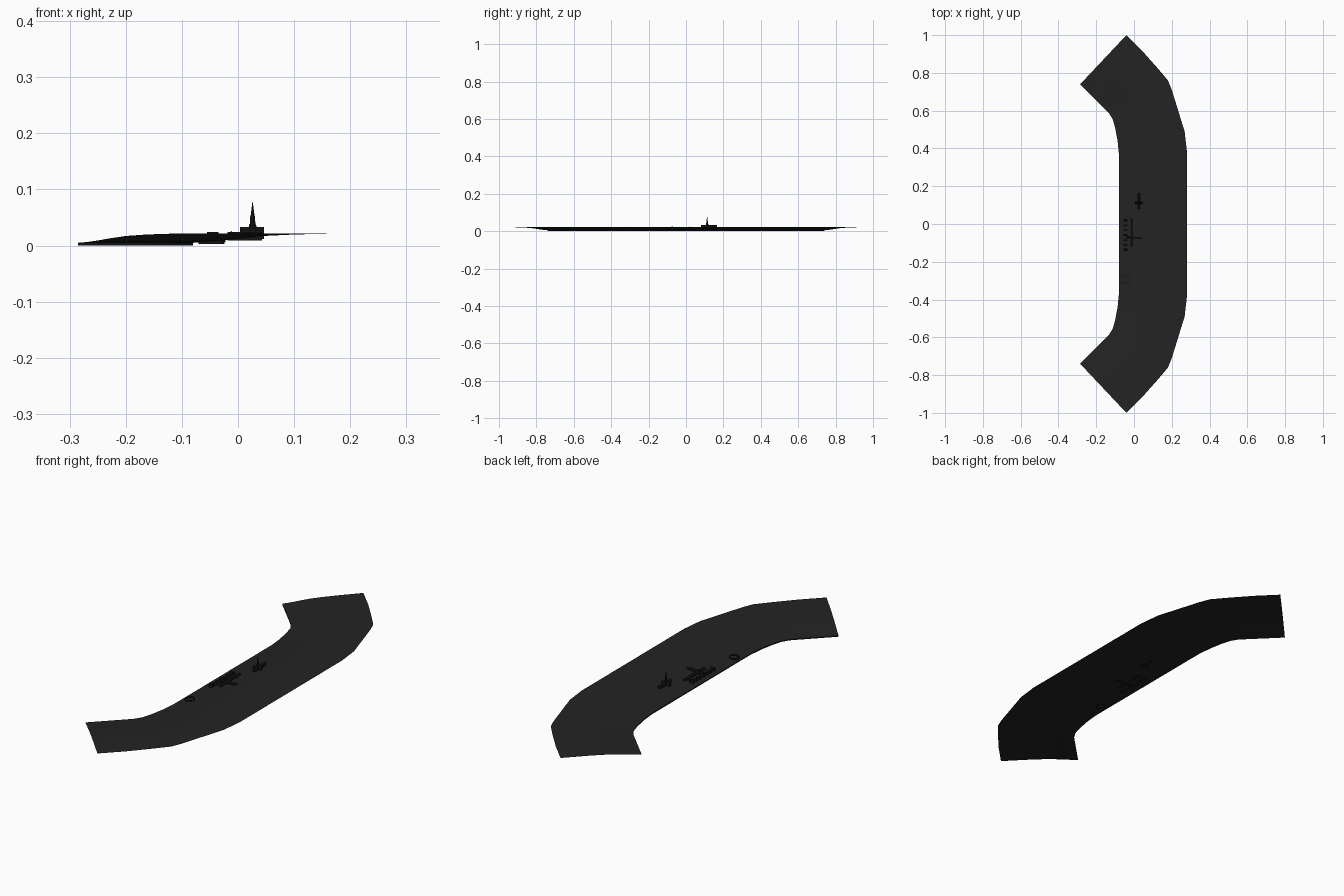
import bpy, bmesh, math
from mathutils import Vector

cube = bpy.data.objects.get("Cube")
if cube:
    bpy.data.objects.remove(cube)


def material(name, value):
    m = bpy.data.materials.new(name)
    m.use_nodes = True
    col = (value, value, value, 1)
    m.diffuse_color = col
    b = m.node_tree.nodes["Principled BSDF"]
    b.inputs["Base Color"].default_value = col
    b.inputs["Roughness"].default_value = 0.9
    return m


GROUND = material("charcoal ground", 0.017)
STONE = material("dark stone", 0.008)


def finish(name, bm, mat):
    bmesh.ops.recalc_face_normals(bm, faces=bm.faces)
    me = bpy.data.meshes.new(name)
    bm.to_mesh(me)
    bm.free()
    me.materials.append(mat)
    ob = bpy.data.objects.new(name, me)
    bpy.context.collection.objects.link(ob)
    return ob


# Bank cross-section: share of the width and height
PROFILE = [(0, .005), (.07, .0065), (.14, .009), (.22, .0125), (.35, .0172),
           (.5, .0198), (.67, .0212), (1, .022)]


def ground_z(x):
    t = (x + .08) / .36
    for (a, za), (b, zb) in zip(PROFILE, PROFILE[1:]):
        if t <= b:
            return za + (zb - za) * max(0, t - a) / (b - a)
    return .022


# Curved strip of land: inner and outer edge points of one half, mirrored
HALF = [((-.285, .74), (-.04, 1)), ((-.205, .66), (.045, .915)),
        ((-.135, .59), (.125, .825)), ((-.113, .555), (.18, .76)),
        ((-.1, .51), (.2, .71)), ((-.087, .44), (.268, .49)),
        ((-.08, .37), (.28, .385))]
rows = HALF + [((a, -b), (c, -d)) for (a, b), (c, d) in reversed(HALF)]
bm = bmesh.new()
grid = []
for inner, outer in rows:
    p, q = Vector(inner), Vector(outer)
    line = [bm.verts.new((*p, 0))]          # foot of the quay wall
    for t, z in PROFILE:
        line.append(bm.verts.new((*p.lerp(q, t), z)))
    grid.append(line)
for r, s in zip(grid, grid[1:]):
    for i in range(len(r) - 1):
        bm.faces.new((r[i], s[i], s[i + 1], r[i + 1]))
land = finish("river_bank", bm, GROUND)
bpy.context.view_layer.objects.active = land
land.select_set(True)
bpy.ops.object.shade_smooth_by_angle(angle=math.radians(30))
land.select_set(False)


def house(name, x, y, w, d, top, roof=.003):
    """Walls with a gable roof, ridge along the longer side."""
    base = ground_z(x - w / 2) - .001
    eave = top - roof
    bm = bmesh.new()
    lo, hi = [[bm.verts.new((x + sx * w / 2, y + sy * d / 2, z))
               for sx, sy in ((-1, -1), (1, -1), (1, 1), (-1, 1))]
              for z in (base, eave)]
    for i in range(4):
        j = (i + 1) % 4
        bm.faces.new((lo[i], lo[j], hi[j], hi[i]))
    bm.faces.new(lo)
    k = 0 if d >= w else 1
    a, b, c, e = hi[k:] + hi[:k]
    r1 = bm.verts.new(((a.co.x + b.co.x) / 2, (a.co.y + b.co.y) / 2, top))
    r2 = bm.verts.new(((c.co.x + e.co.x) / 2, (c.co.y + e.co.y) / 2, top))
    for f in ((a, b, r1), (c, e, r2), (b, c, r2, r1), (e, a, r1, r2)):
        bm.faces.new(f)
    return finish(name, bm, STONE)


# Church with transept, tower and spire
house("church_nave", .026, .122, .013, .085, .033, .005)
house("church_transept", .025, .113, .042, .013, .033, .005)
bm = bmesh.new()
rings = []
for z, r in ((.016, .008), (.037, .007), (.038, .0055), (.052, .0045), (.055, .0035), (.078, .0004)):
    rings.append([bm.verts.new((.026 + r * math.cos(math.tau * (i + .5) / 8),
                                .113 + r * math.sin(math.tau * (i + .5) / 8), z))
                  for i in range(8)])
for r, s in zip(rings, rings[1:]):
    for i in range(8):
        j = (i + 1) % 8
        bm.faces.new((r[i], r[j], s[j], s[i]))
bm.faces.new(rings[-1])
finish("church_spire", bm, STONE)

# Central hall with a cross wing
house("hall_range", -.012, -.045, .014, .15, .021)
house("hall_wing", .012, -.073, .062, .015, .024)
house("hall_turret", -.012, -.073, .008, .008, .026)

# Waterfront row of houses
for i in range(7):
    y = .02 - .026 * i
    house(f"waterfront_house_{i + 1}", -.045, y, .02, .012,
          .018 if i % 3 else .024)
house("quay_store", -.032, -.07, .02, .012, .022)

# Round walled basin
bm = bmesh.new()
N = 20
loops = []
for r, z in ((.023, .003), (.023, .013), (.019, .013), (.019, .003)):
    loops.append([bm.verts.new((-.047 + r * math.cos(math.tau * i / N),
                                -.295 + r * math.sin(math.tau * i / N), z))
                  for i in range(N)])
for r, s in zip(loops, loops[1:] + loops[:1]):
    for i in range(N):
        j = (i + 1) % N
        bm.faces.new((r[i], r[j], s[j], s[i]))
finish("round_wall", bm, STONE)
